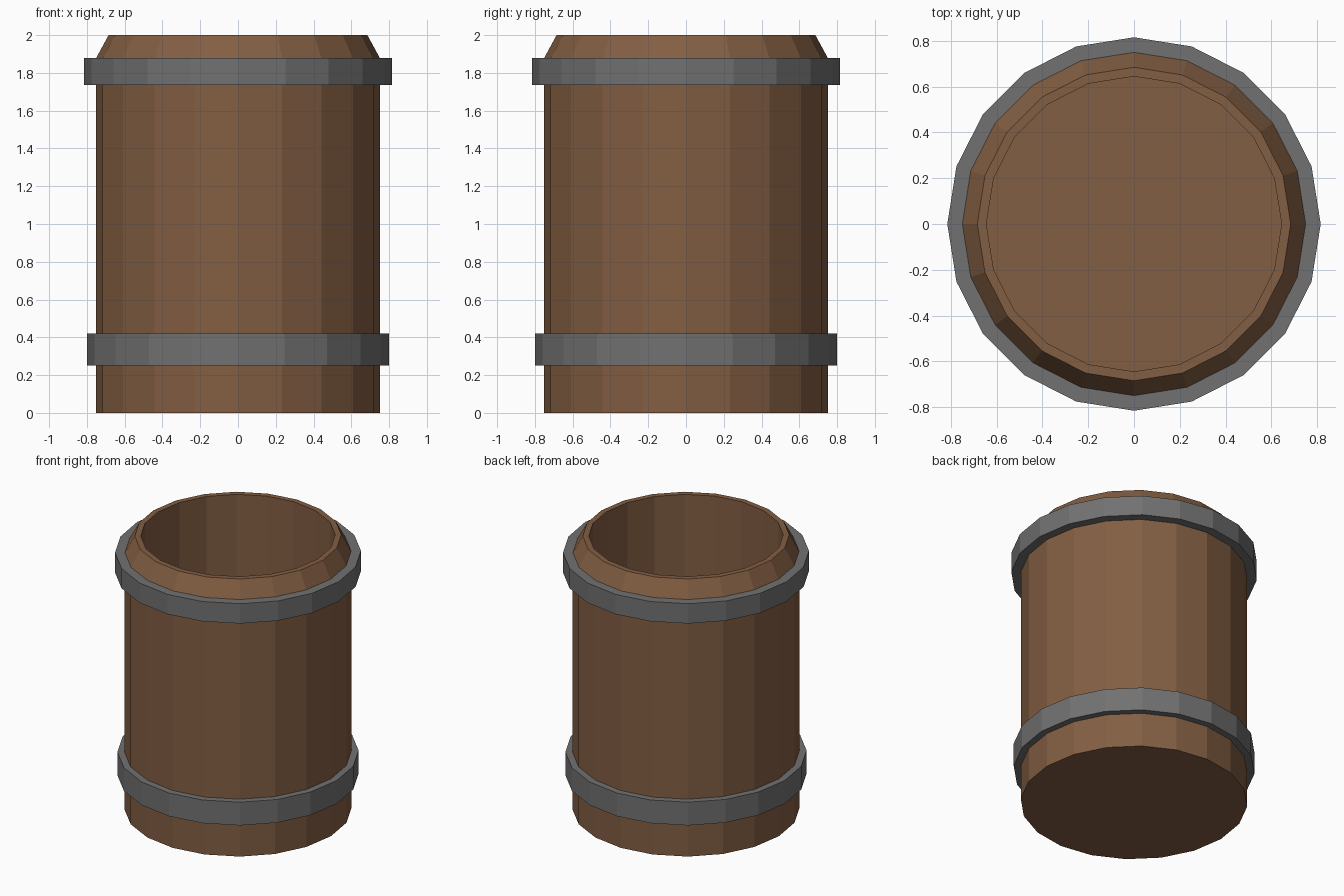
import bpy, bmesh
from math import sin, cos, tau

if "Cube" in bpy.data.objects:
    bpy.data.objects.remove(bpy.data.objects["Cube"])

SIDES = 20


def material(name, rgb):
    m = bpy.data.materials.new(name)
    m.diffuse_color = (*rgb, 1)
    m.use_nodes = True
    m.node_tree.nodes["Principled BSDF"].inputs["Base Color"].default_value = m.diffuse_color
    return m


wood = material("brown wood", (0.225, 0.112, 0.055))
iron = material("grey iron", (0.165, 0.165, 0.165))


def lathe(name, profile, mat, closed=False):
    """Revolve a (radius, z) profile; open profiles get flat end caps."""
    bm = bmesh.new()
    rings = [[bm.verts.new((r * cos(tau * i / SIDES), r * sin(tau * i / SIDES), z))
              for i in range(SIDES)] for r, z in profile]
    pairs = list(zip(rings, rings[1:]))
    if closed:
        pairs.append((rings[-1], rings[0]))
    else:
        bm.faces.new(rings[0])
        bm.faces.new(rings[-1])
    for a, b in pairs:
        for i in range(SIDES):
            j = (i + 1) % SIDES
            bm.faces.new((a[i], a[j], b[j], b[i]))
    bmesh.ops.recalc_face_normals(bm, faces=bm.faces)
    mesh = bpy.data.meshes.new(name)
    bm.to_mesh(mesh)
    bm.free()
    mesh.materials.append(mat)
    obj = bpy.data.objects.new(name, mesh)
    bpy.context.collection.objects.link(obj)
    return obj


# Hollow barrel: base, outer wall, sloped shoulder, rim, inner wall and floor
lathe("barrel_body", [(0.753, 0), (0.753, 1.875), (0.685, 2.0),
                      (0.645, 2.0), (0.645, 0.1)], wood)

# Two iron hoops around the wall
for name, radius, low, high in (("lower_hoop", 0.80, 0.25, 0.42),
                                ("upper_hoop", 0.816, 1.735, 1.88)):
    lathe(name, [(0.745, low), (radius, low), (radius, high), (0.745, high)],
          iron, closed=True)
